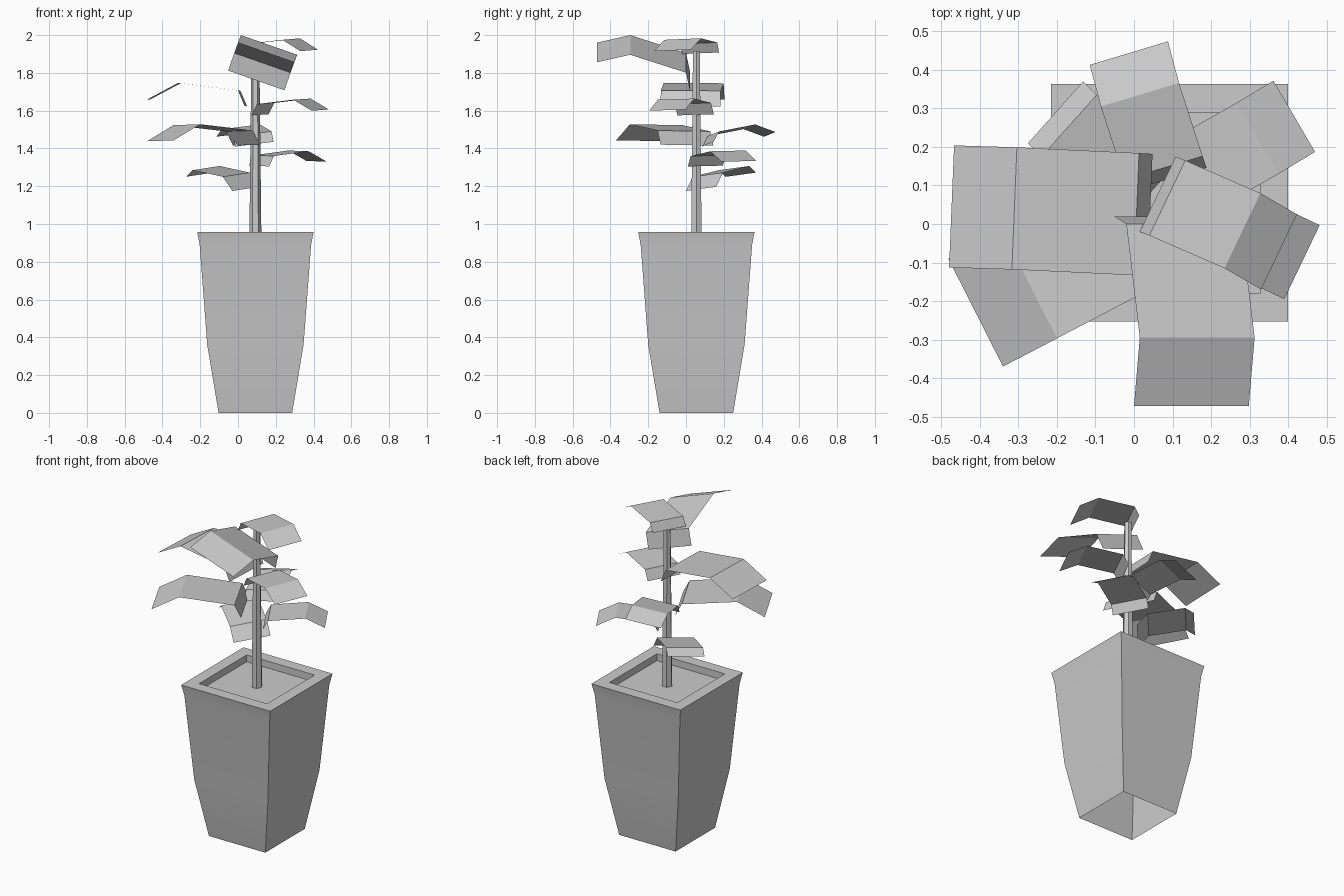
import bpy, bmesh, math
from mathutils import Vector

if "Cube" in bpy.data.objects:
    bpy.data.objects.remove(bpy.data.objects["Cube"])

CX, CY = 0.092, 0.055      # plant axis


def make_object(name, bm, smooth=False):
    mesh = bpy.data.meshes.new(name)
    bm.to_mesh(mesh)
    bm.free()
    ob = bpy.data.objects.new(name, mesh)
    bpy.context.collection.objects.link(ob)
    if smooth:
        bpy.ops.object.select_all(action='DESELECT')
        bpy.context.view_layer.objects.active = ob
        ob.select_set(True)
        bpy.ops.object.shade_smooth_by_angle(angle=math.radians(30))
    return ob


def lathe(name, profile, sides, phase=0.0, cap=False, smooth=False):
    """Skin polygon rings of (radius, z) around the plant axis."""
    bm = bmesh.new()
    rings = []
    for r, z in profile:
        rings.append([bm.verts.new((CX + r * math.cos(phase + math.tau * i / sides),
                                    CY + r * math.sin(phase + math.tau * i / sides), z))
                      for i in range(sides)])
    for a, b in zip(rings, rings[1:]):
        for i in range(sides):
            j = (i + 1) % sides
            bm.faces.new((a[i], a[j], b[j], b[i]))
    if cap:
        bm.faces.new(rings[-1])
    return make_object(name, bm, smooth)


def leaf(name, path, across):
    """Folded strip: one long edge (base, bend, crest, tip) swept by a width vector."""
    bm = bmesh.new()
    rows = [(bm.verts.new(p), bm.verts.new(Vector(p) + Vector(across))) for p in path]
    for (a, b), (c, d) in zip(rows, rows[1:]):
        bm.faces.new((a, b, d, c))
    bm.normal_update()
    if bm.faces[:][1].normal.z < 0:
        bmesh.ops.reverse_faces(bm, faces=bm.faces[:])
    return make_object(name, bm)


# Square flared planter, open underneath, with flat rim and recess
half_widths = [(0.195, 0.0), (0.255, 0.36), (0.295, 0.89), (0.308, 0.958),
               (0.235, 0.958), (0.235, 0.915)]
lathe("planter", [(h * math.sqrt(2), z) for h, z in half_widths], 4, math.pi / 4, smooth=True)

# Soil surface
lathe("soil", [(0.1, 0.915), (0.235 * math.sqrt(2), 0.915)], 4, math.pi / 4, cap=True)

# Tapered stem
lathe("stem", [(0.032, 0.91), (0.021, 1.915)], 6, cap=True, smooth=False)

# Leaves, lowest to highest
leaf("leaf_low_back_left", [(-0.03, 0.0, 1.175), (-0.08, 0.035, 1.25),
                            (-0.24, 0.175, 1.285), (-0.275, 0.21, 1.25)], (0.143, 0.16, 0.022))
leaf("leaf_low_right", [(0.165, 0.01, 1.305), (0.19, 0.025, 1.36),
                        (0.375, 0.13, 1.385), (0.47, 0.187, 1.33)], (-0.108, 0.185, 0.004))
leaf("leaf_mid_back", [(-0.015, 0.085, 1.41), (-0.025, 0.115, 1.465),
                       (-0.086, 0.305, 1.502), (-0.115, 0.413, 1.462)], (0.203, 0.061, 0.025))
leaf("leaf_mid_left", [(0.115, -0.135, 1.42), (0.08, -0.15, 1.495),
                       (-0.2, -0.297, 1.528), (-0.34, -0.37, 1.443)], (-0.142, 0.28, -0.005))
leaf("leaf_mid_right", [(0.07, -0.045, 1.575), (0.1, -0.06, 1.635),
                        (0.292, -0.148, 1.658), (0.39, -0.195, 1.6)], (0.092, 0.192, 0.006))
leaf("leaf_upper_left", [(0.035, -0.135, 1.625), (0.0, -0.133, 1.707),
                         (-0.317, -0.118, 1.747), (-0.48, -0.113, 1.66)], (0.013, 0.317, -0.002))
leaf("leaf_top_front", [(-0.052, 0.02, 1.812), (-0.02, 0.0, 1.905),
                        (0.015, -0.295, 2.0), (0.0, -0.472, 1.96)], (0.298, 0.0, -0.104))
leaf("leaf_top_right", [(0.015, -0.02, 1.9), (0.04, -0.03, 1.953),
                        (0.235, -0.115, 1.975), (0.33, -0.17, 1.915)], (0.093, 0.195, 0.008))
